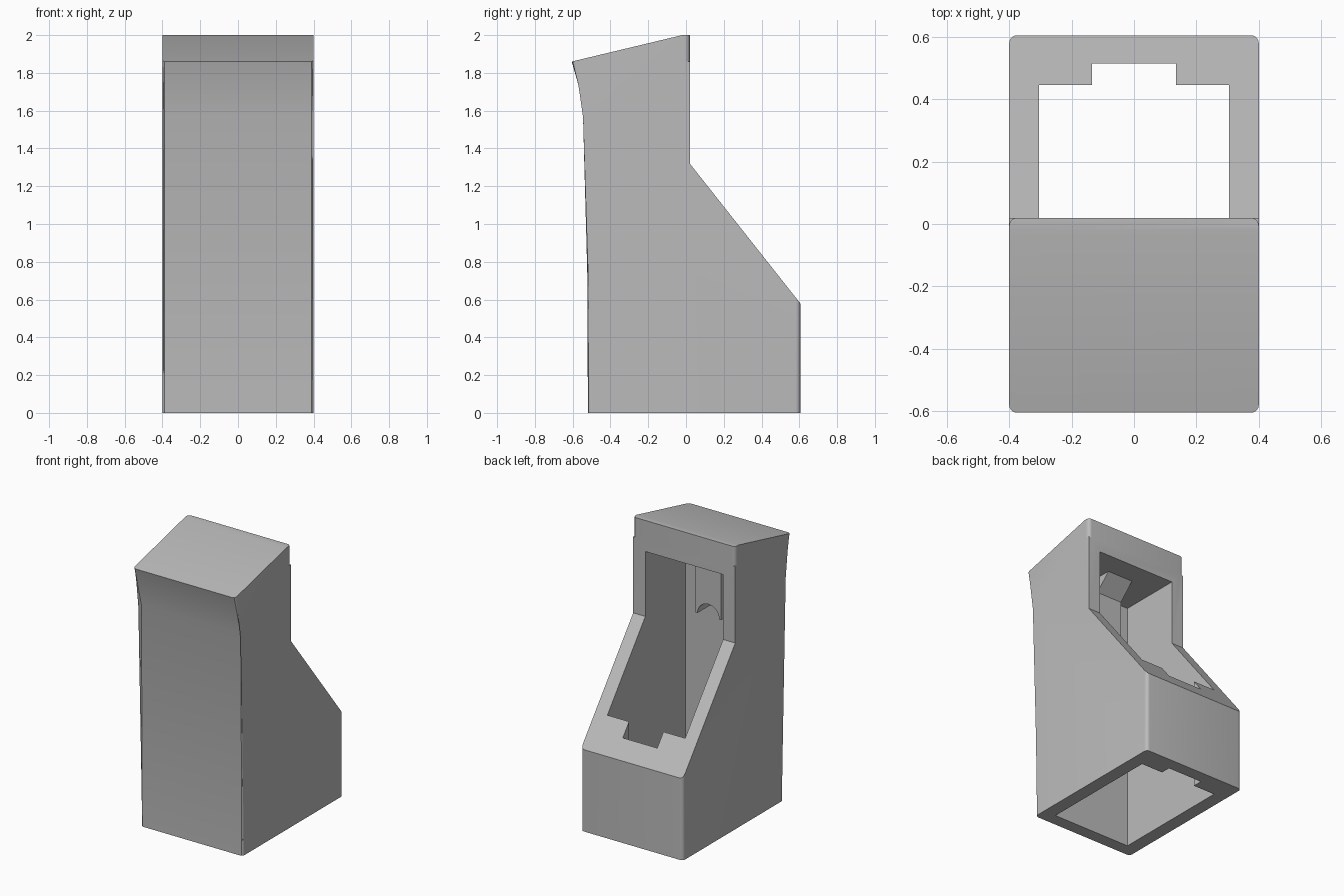
import bpy, bmesh, math

cube = bpy.data.objects.get("Cube")
if cube:
    bpy.data.objects.remove(cube, do_unlink=True)

grey = bpy.data.materials.new("light grey")
grey.use_nodes = True
COLOUR = (0.5, 0.5, 0.5, 1)
grey.diffuse_color = COLOUR
grey.node_tree.nodes["Principled BSDF"].inputs["Base Color"].default_value = COLOUR


def prism(name, points, axis, lo, hi, round_edge=None, radius=0.025):
    """Extrude a 2D outline along x, y or z; optionally round chosen edges."""
    place = {"x": lambda p, t: (t, p[0], p[1]),
             "y": lambda p, t: (p[0], t, p[1]),
             "z": lambda p, t: (p[0], p[1], t)}[axis]
    bm = bmesh.new()
    rings = [[bm.verts.new(place(p, t)) for p in points] for t in (lo, hi)]
    n = len(points)
    for ring in rings:
        bm.faces.new(ring)
    for i in range(n):
        j = (i + 1) % n
        bm.faces.new((rings[0][i], rings[0][j], rings[1][j], rings[1][i]))
    if round_edge:
        edges = [e for e in bm.edges if round_edge(*(v.co for v in e.verts))]
        bmesh.ops.bevel(bm, geom=edges, offset=radius, segments=5,
                        profile=0.5, affect="EDGES", clamp_overlap=True)
    bmesh.ops.recalc_face_normals(bm, faces=bm.faces)
    mesh = bpy.data.meshes.new(name)
    bm.to_mesh(mesh)
    bm.free()
    mesh.materials.append(grey)
    obj = bpy.data.objects.new(name, mesh)
    bpy.context.collection.objects.link(obj)
    return obj


def select_only(obj):
    bpy.ops.object.select_all(action="DESELECT")
    obj.select_set(True)
    bpy.context.view_layer.objects.active = obj


def cut(target, cutter):
    cutter.hide_render = True
    mod = target.modifiers.new("cut", "BOOLEAN")
    mod.operation = "DIFFERENCE"
    mod.solver = "EXACT"
    mod.object = cutter
    select_only(target)
    bpy.ops.object.modifier_apply(modifier=mod.name)
    bpy.data.objects.remove(cutter, do_unlink=True)


W, FRONT, BACK, NECK, LIP = 0.4, -0.52, 0.605, 0.02, 1.86


# Outer shell: side profile with rounded front and lower back corners
def corner_edge(a, b):
    along = abs(a.x - b.x) < 1e-4 and abs(a.z - b.z) > 0.1
    front = max(a.y, b.y) < FRONT + 0.01
    back = min(a.y, b.y) > BACK - 0.01
    return along and (front or back)


side = [(FRONT, 0), (FRONT, 1.57), (-BACK, LIP), (-0.02, 2.0), (NECK, 2.0),
        (NECK, 1.32), (BACK, 0.58), (BACK, 0)]
housing = prism("housing", side, "x", -W, W, corner_edge)

# Rounded back corners of the head, ending in a small step at the lip
R = 0.025
for s in (-1, 1):
    arc = [(s * (W - R + R * math.sin(t * math.pi / 12)),
            NECK - R + R * math.cos(t * math.pi / 12)) for t in range(7)]
    outline = [(s * (W - R), NECK + R)] + arc + [(s * (W + R), NECK - R),
                                                 (s * (W + R), NECK + R)]
    cut(housing, prism("corner_cutter", outline, "z", LIP, 2.1))

# Open cavity with a cable notch at the back
half = [(0.305, -0.43), (0.305, 0.445), (0.135, 0.445), (0.135, 0.515)]
cavity = half + [(-x, y) for x, y in reversed(half)]
cut(housing, prism("cavity_cutter", cavity, "z", -0.1, 1.78))

# Inner mounting block with a sloped top and an arched underside
block_side = [(-0.45, 1.3), (-0.25, 1.3), (-0.25, 1.67), (-0.14, 1.78),
              (-0.14, 1.79), (-0.45, 1.79)]
block = prism("mounting_block", block_side, "x", -0.1, 0.1)
circle = [(0.085 * math.cos(t * math.pi / 16), 1.3 + 0.085 * math.sin(t * math.pi / 16))
          for t in range(32)]
cut(block, prism("arch_cutter", circle, "y", -0.5, -0.2))

for obj in (housing, block):
    select_only(obj)
    bpy.ops.object.shade_smooth_by_angle(angle=math.radians(30))
